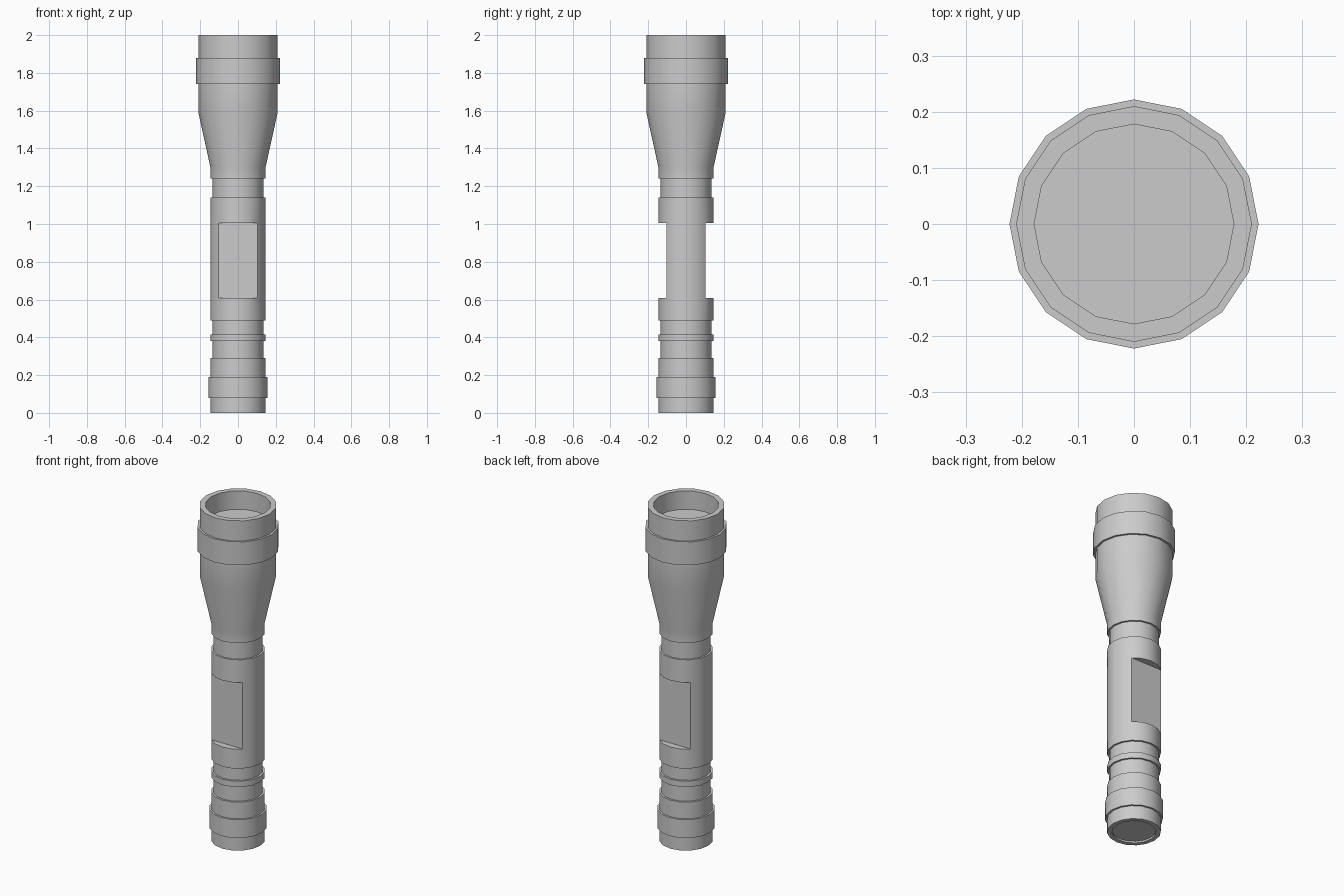
import bpy, bmesh, math

if "Cube" in bpy.data.objects:
    bpy.data.objects.remove(bpy.data.objects["Cube"])

SIDES = 16
R, NECK = 0.146, 0.135          # main tube and groove radii
FLAT = R * math.sin(math.pi / 4)  # distance of the grip flats from the axis


def lathe(name, profile):
    """Spin (radius, z[, flattened]) points around z; radius 0 closes the end."""
    bm = bmesh.new()
    rings = []
    for r, z, *flat in profile:
        ring = []
        for i in range(SIDES):
            a = 2 * math.pi * i / SIDES
            x, y = r * math.cos(a), r * math.sin(a)
            if flat:
                y = max(-FLAT, min(FLAT, y))
            ring.append(bm.verts.new((x, y, z)))
        rings.append(ring)
    for lo, hi in zip(rings, rings[1:]):
        for i in range(SIDES):
            j = (i + 1) % SIDES
            bm.faces.new((lo[i], lo[j], hi[j], hi[i]))
    bmesh.ops.remove_doubles(bm, verts=bm.verts, dist=1e-5)
    me = bpy.data.meshes.new(name)
    bm.to_mesh(me)
    bm.free()
    ob = bpy.data.objects.new(name, me)
    bpy.context.collection.objects.link(ob)
    bpy.ops.object.select_all(action='DESELECT')
    ob.select_set(True)
    bpy.context.view_layer.objects.active = ob
    bpy.ops.object.shade_smooth_by_angle(angle=math.radians(30))
    return ob


# Tail cap with slightly recessed end button and raised band
lathe("tail_cap", [(0, 0.01), (0.12, 0.01), (0.12, 0), (R, 0), (R, 0.08),
                   (0.157, 0.08), (0.157, 0.19), (R, 0.19), (R, 0.29),
                   (NECK, 0.29)])

# Grooved tube with a flat on the front and back of the grip
lathe("body_tube", [(NECK, 0.29), (NECK, 0.38), (R, 0.38), (R, 0.415),
                    (NECK, 0.415), (NECK, 0.49), (R, 0.49),
                    (R, 0.607), (R, 0.607, True), (R, 1.005, True), (R, 1.005),
                    (R, 1.14), (NECK, 1.14), (NECK, 1.24)])

# Flared head with bezel ring and hollow rim
lathe("head", [(NECK, 1.24), (R, 1.24), (R, 1.30), (0.21, 1.59), (0.21, 1.74),
               (0.222, 1.74), (0.222, 1.88), (0.21, 1.88), (0.21, 2.0),
               (0.178, 2.0), (0.178, 1.89)])

# Lens disc inside the rim
lathe("lens", [(0.178, 1.89), (0, 1.89)])
